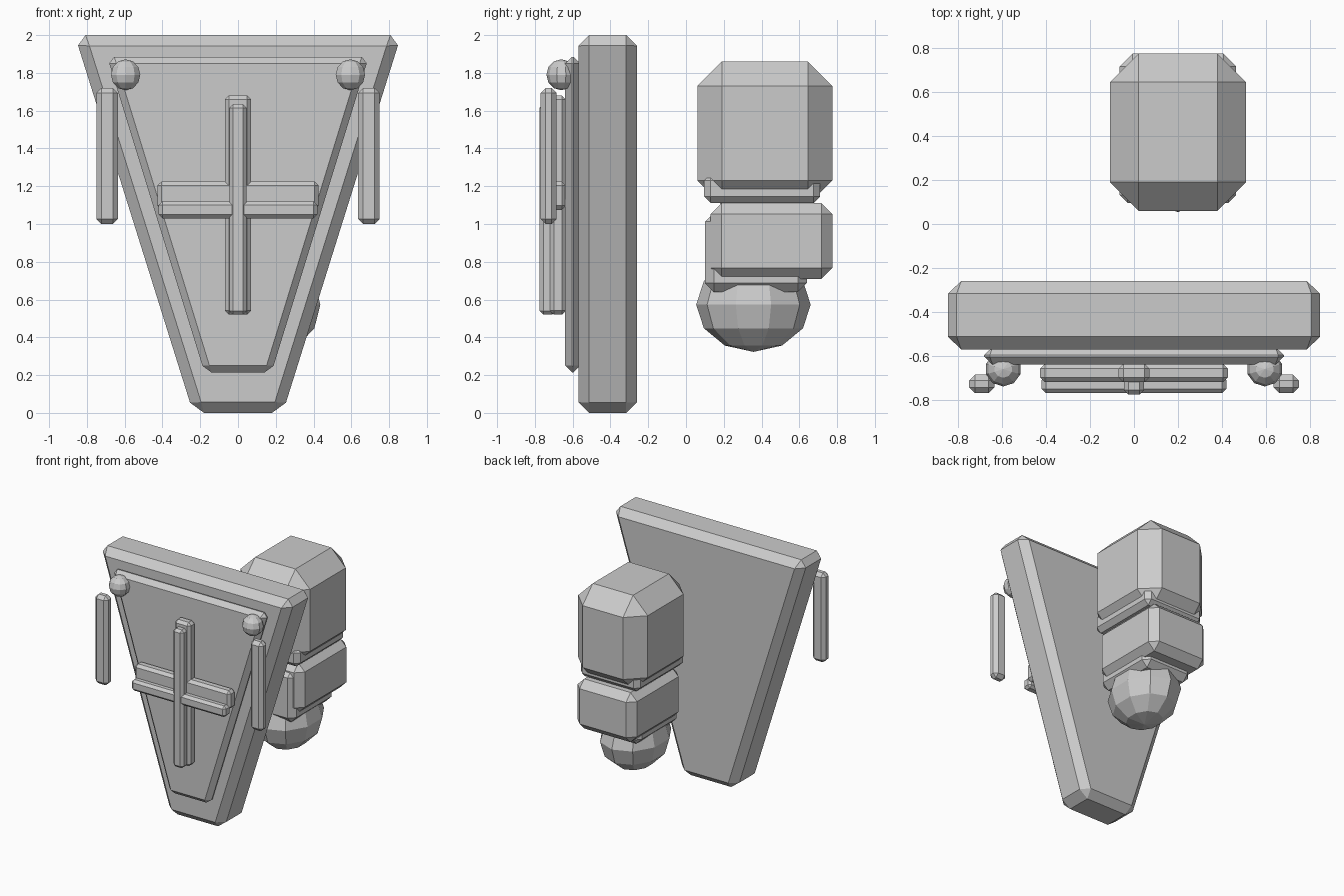
import bpy, bmesh

if "Cube" in bpy.data.objects:
    bpy.data.objects.remove(bpy.data.objects["Cube"])


def prism(name, profile, y0, y1, bevel):
    """Extrude an x-z profile from y0 to y1 and chamfer every edge."""
    bm = bmesh.new()
    face = bm.faces.new([bm.verts.new((x, y0, z)) for x, z in profile])
    ext = bmesh.ops.extrude_face_region(bm, geom=[face])
    moved = [v for v in ext["geom"] if isinstance(v, bmesh.types.BMVert)]
    bmesh.ops.translate(bm, verts=moved, vec=(0, y1 - y0, 0))
    bmesh.ops.recalc_face_normals(bm, faces=bm.faces)
    bmesh.ops.bevel(bm, geom=bm.edges[:], offset=bevel, segments=1,
                    affect='EDGES', profile=0.5)
    me = bpy.data.meshes.new(name)
    bm.to_mesh(me)
    bm.free()
    ob = bpy.data.objects.new(name, me)
    bpy.context.collection.objects.link(ob)
    return ob


def block(name, x, y, z, bevel):
    """Chamfered box given its (min, max) on each axis."""
    return prism(name, [(x[0], z[0]), (x[1], z[0]), (x[1], z[1]), (x[0], z[1])],
                 y[0], y[1], bevel)


def taper(name, top, bottom, z0, z1, y0, y1, bevel):
    return prism(name, [(-bottom, z0), (bottom, z0), (top, z1), (-top, z1)],
                 y0, y1, bevel)


def ball(name, loc, scale):
    bpy.ops.mesh.primitive_uv_sphere_add(segments=10, ring_count=6, radius=1, location=loc)
    ob = bpy.context.object
    ob.name = name
    ob.scale = scale


# Shield slab and raised panel
taper("shield_plate", 0.864, 0.237, 0.0, 2.0, -0.57, -0.26, 0.057)
taper("shield_panel", 0.692, 0.178, 0.215, 1.885, -0.64, -0.56, 0.036)

# Two-layer cross on the panel
block("cross_back_upright", (-0.07, 0.07), (-0.72, -0.635), (0.52, 1.68), 0.022)
block("cross_back_bar", (-0.427, 0.427), (-0.72, -0.635), (1.075, 1.225), 0.022)
block("cross_front_upright", (-0.046, 0.046), (-0.775, -0.69), (0.52, 1.635), 0.02)
block("cross_front_bar", (-0.42, 0.42), (-0.77, -0.69), (1.03, 1.12), 0.02)

# Studs and hanging strips on both sides
for side, s in (("left", -1), ("right", 1)):
    ball("stud_" + side, (s * 0.595, -0.66, 1.79), (0.082, 0.079, 0.082))
    block("strip_" + side, sorted((s * 0.635, s * 0.75)), (-0.77, -0.685), (1.0, 1.72), 0.027)

# Gauntlet arm behind the shield
block("forearm", (-0.11, 0.51), (0.06, 0.775), (1.10, 1.86), 0.13)
block("wrist_band", (-0.065, 0.465), (0.095, 0.71), (1.11, 1.265), 0.036)
block("cuff", (-0.065, 0.465), (0.13, 0.775), (0.71, 1.11), 0.058)
block("hand_block", (-0.02, 0.42), (0.10, 0.64), (0.64, 1.06), 0.048)
ball("fist", (0.2, 0.357, 0.573), (0.248, 0.303, 0.25))
